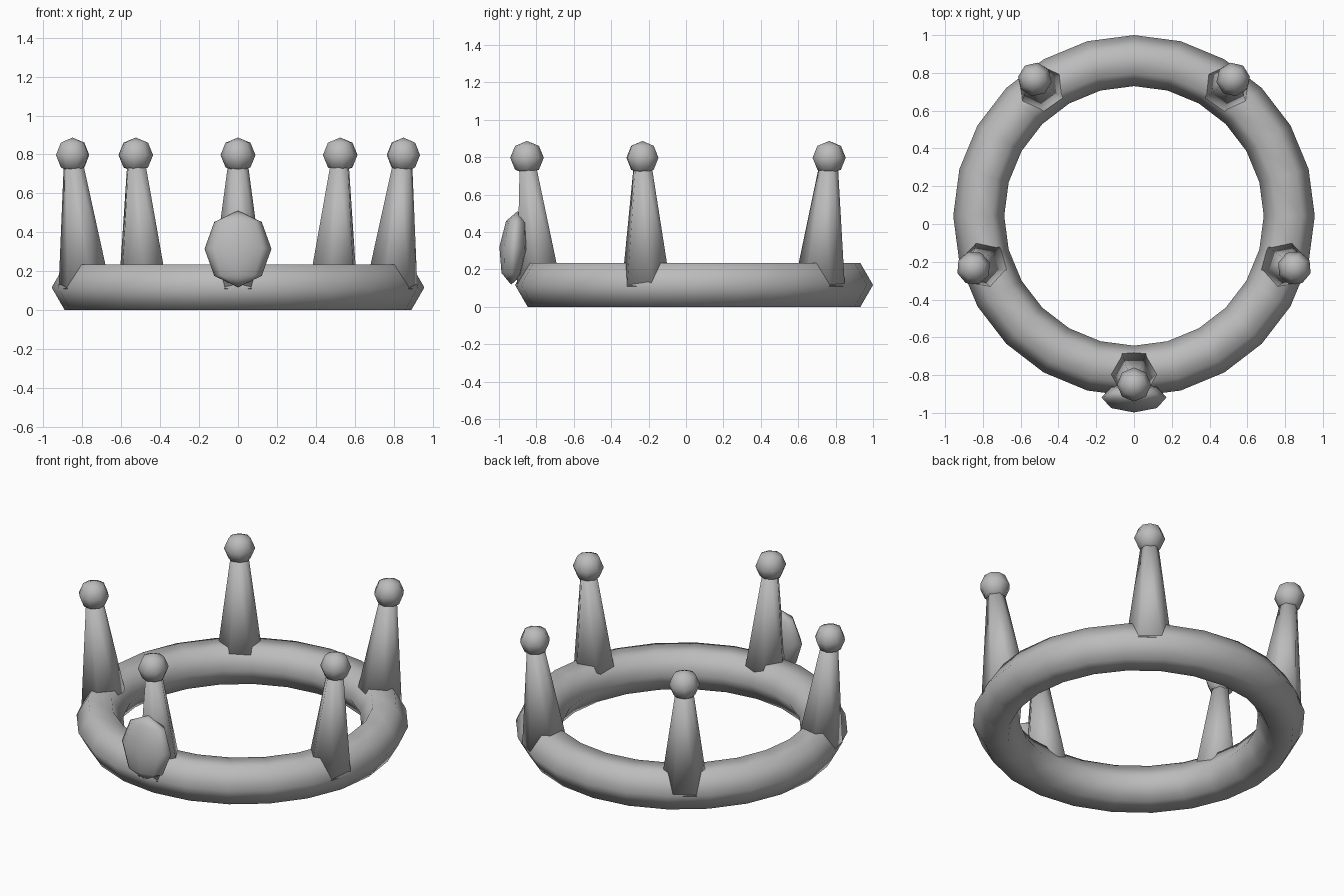
import bpy
from math import pi, sin, cos, radians
from mathutils import Vector

cube = bpy.data.objects.get("Cube")
if cube:
    bpy.data.objects.remove(cube, do_unlink=True)

grey = bpy.data.materials.new("plain grey")
grey.use_nodes = True
colour = (0.5, 0.5, 0.5, 1)
grey.diffuse_color = colour
grey.node_tree.nodes["Principled BSDF"].inputs["Base Color"].default_value = colour

CENTRE_Y = 0.043


def finish(name):
    """Name, colour and smooth the newest object."""
    ob = bpy.context.object
    ob.name = name
    ob.data.materials.append(grey)
    bpy.ops.object.shade_smooth()
    return ob


def around(radius, angle, z):
    """Point on a circle about the band's axis."""
    return Vector((radius * cos(angle), CENTRE_Y + radius * sin(angle), z))


# Hexagonal-section band
bpy.ops.mesh.primitive_torus_add(major_segments=24, minor_segments=6,
                                 major_radius=0.822, minor_radius=0.135,
                                 location=(0, CENTRE_Y, 0.117))
finish("band")

# Five outward-leaning points, each with a ball on its tip
names = ["front", "left", "back_left", "back_right", "right"]
for i, side in enumerate(names):
    angle = -pi / 2 + i * 2 * pi / 5
    foot, tip = around(0.828, angle, 0.11), around(0.889, angle, 0.76)
    bpy.ops.mesh.primitive_cone_add(vertices=6, radius1=0.137, radius2=0.05,
                                    depth=tip.z - foot.z)
    point = finish(side + "_point")
    # Shear the cone so its foot stays level
    for v in point.data.vertices:
        p = v.co.copy()
        base = tip if p.z > 0 else foot
        v.co = base + Vector((p.x * cos(angle + pi / 2) - p.y * sin(angle + pi / 2),
                              p.x * sin(angle + pi / 2) + p.y * cos(angle + pi / 2), 0))
        # Cone corners start on its own y axis; turn them to lie along the band
        q = Vector((-p.y, p.x, 0))
        v.co = base + Vector((q.x * cos(angle + pi / 2) - q.y * sin(angle + pi / 2),
                              q.x * sin(angle + pi / 2) + q.y * cos(angle + pi / 2), 0))
    bpy.ops.mesh.primitive_uv_sphere_add(segments=8, ring_count=4, radius=0.09,
                                         location=around(0.893, angle, 0.797),
                                         rotation=(0, 0, angle))
    finish(side + "_ball")

# Oval gem leaning back against the front
bpy.ops.mesh.primitive_uv_sphere_add(segments=8, ring_count=4, radius=1,
                                     location=(0, -0.918, 0.315),
                                     rotation=(radians(-5), 0, 0))
bpy.context.object.scale = (0.172, 0.08, 0.197)
finish("gem")
